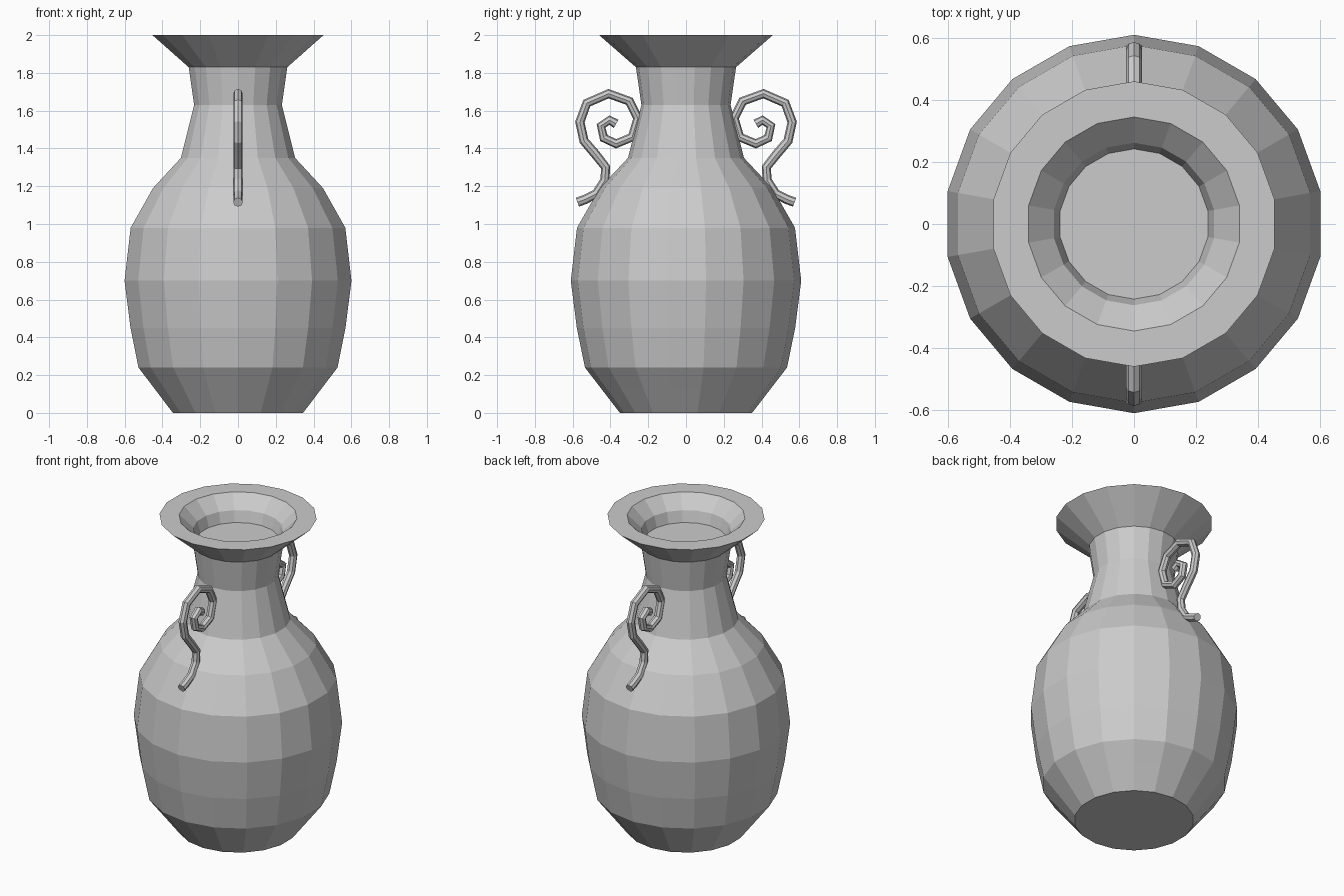
import bpy
import bmesh
from math import sin, cos, pi

cube = bpy.data.objects.get("Cube")
if cube:
    bpy.data.objects.remove(cube, do_unlink=True)

clay = bpy.data.materials.new("grey_clay")
clay.use_nodes = True
clay.diffuse_color = (0.6, 0.6, 0.6, 1)
clay.node_tree.nodes["Principled BSDF"].inputs["Base Color"].default_value = clay.diffuse_color

SIDES = 18


def link(name, data):
    obj = bpy.data.objects.new(name, data)
    bpy.context.collection.objects.link(obj)
    data.materials.append(clay)
    return obj


def lathe(name, profile):
    """Revolve (radius, height) points from base to inner floor, capping both ends."""
    bm = bmesh.new()
    rings = []
    for r, z in profile:
        angles = [pi / 2 + 2 * pi * i / SIDES for i in range(SIDES)]
        rings.append([bm.verts.new((r * cos(a), r * sin(a), z)) for a in angles])
    for low, high in zip(rings, rings[1:]):
        for i in range(SIDES):
            j = (i + 1) % SIDES
            bm.faces.new((low[i], low[j], high[j], high[i]))
    bm.faces.new(rings[0][::-1])
    bm.faces.new(rings[-1])
    mesh = bpy.data.meshes.new(name)
    bm.to_mesh(mesh)
    bm.free()
    return link(name, mesh)


def handle(name, side, path):
    """Sweep a faceted tube along a (y, z) path, mirrored by side."""
    curve = bpy.data.curves.new(name, 'CURVE')
    curve.dimensions = '3D'
    curve.bevel_depth = 0.025
    curve.bevel_resolution = 2
    curve.use_fill_caps = True
    spline = curve.splines.new('POLY')
    spline.use_smooth = False
    spline.points.add(len(path) - 1)
    for point, (y, z) in zip(spline.points, path):
        point.co = (0, side * y, z, 1)
    obj = link(name, curve)
    bpy.ops.object.select_all(action='DESELECT')
    obj.select_set(True)
    bpy.context.view_layer.objects.active = obj
    bpy.ops.object.convert(target='MESH')
    return obj


# Vase body, flared lip and shallow mouth
lathe("vase_body", [
    (0.35, 0), (0.45, 0.13), (0.535, 0.24), (0.578, 0.45), (0.61, 0.7),
    (0.577, 0.98), (0.457, 1.19), (0.307, 1.35), (0.236, 1.63),
    (0.265, 1.83), (0.46, 2), (0.345, 2), (0.262, 1.92), (0.242, 1.85),
])

# Scroll handles, from the flicked tail to the centre of the spiral
scroll = [
    (0.575, 1.115), (0.535, 1.13), (0.475, 1.16), (0.43, 1.23), (0.425, 1.3),
    (0.48, 1.37), (0.54, 1.44), (0.562, 1.54), (0.525, 1.64), (0.41, 1.69),
    (0.3, 1.65), (0.255, 1.56), (0.285, 1.46), (0.37, 1.425), (0.435, 1.455),
    (0.45, 1.52), (0.405, 1.55), (0.37, 1.53),
]
handle("front_handle", -1, scroll)
handle("back_handle", 1, scroll)
